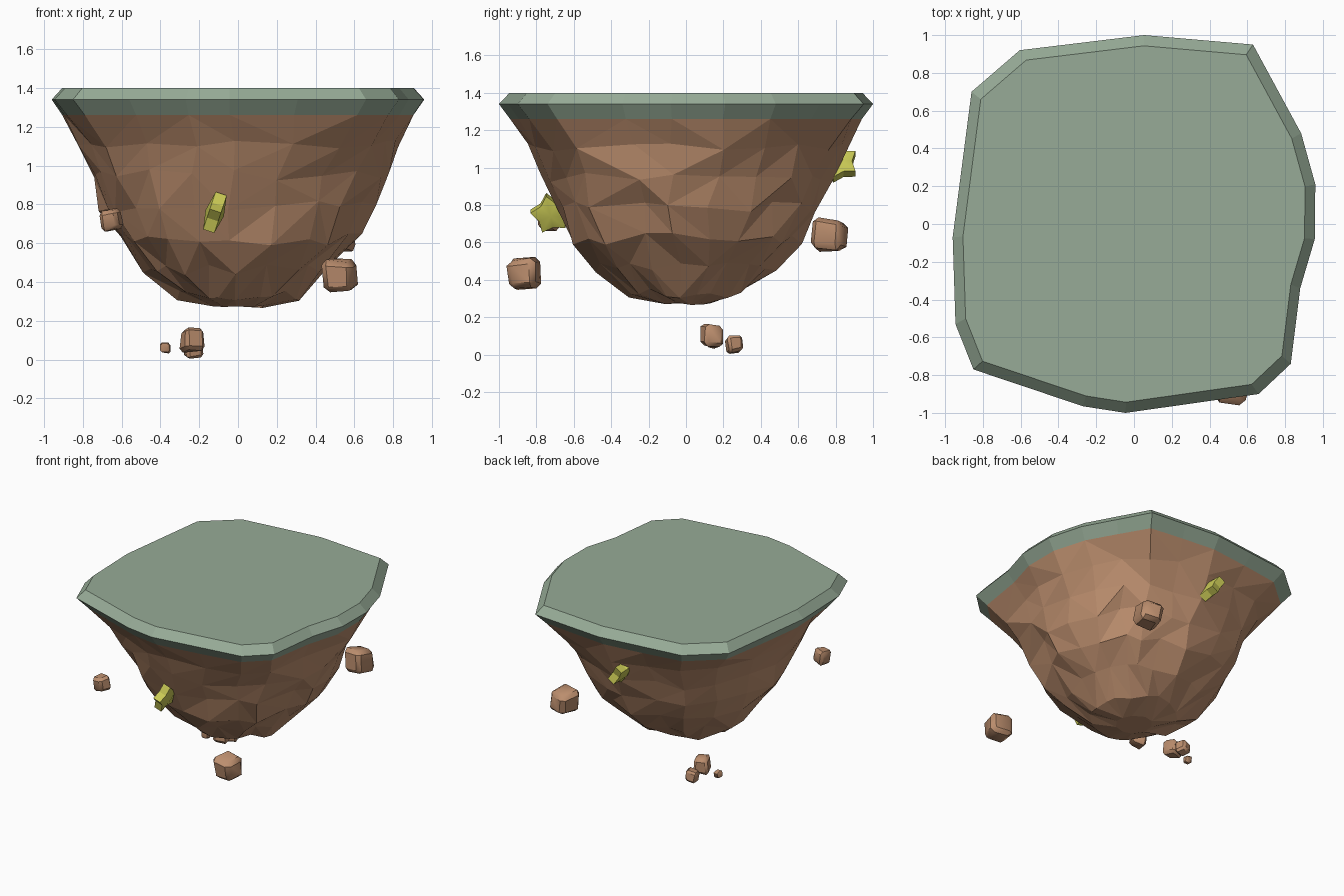
import bpy, bmesh, math, random
from mathutils import Vector, Euler

if "Cube" in bpy.data.objects:
    bpy.data.objects.remove(bpy.data.objects["Cube"])

rng = random.Random(7)


def material(name, rgb):
    m = bpy.data.materials.new(name)
    m.diffuse_color = (*rgb, 1)
    m.use_nodes = True
    m.node_tree.nodes["Principled BSDF"].inputs["Base Color"].default_value = m.diffuse_color
    return m


GREEN = material("grass_green", (0.31, 0.41, 0.31))
BROWN = material("earth_brown", (0.50, 0.27, 0.155))
YELLOW = material("star_yellow", (0.58, 0.58, 0.09))


def finish(bm, name, mat):
    bmesh.ops.recalc_face_normals(bm, faces=bm.faces[:])
    me = bpy.data.meshes.new(name)
    bm.to_mesh(me)
    bm.free()
    me.materials.append(mat)
    ob = bpy.data.objects.new(name, me)
    bpy.context.collection.objects.link(ob)
    return ob


def smooth(ob, degrees):
    bpy.ops.object.select_all(action='DESELECT')
    bpy.context.view_layer.objects.active = ob
    ob.select_set(True)
    bpy.ops.object.shade_smooth_by_angle(angle=math.radians(degrees))


def loft(rings, name, mat, rocky=False):
    """Closed skin through rings of equal point count, capped at both ends."""
    bm = bmesh.new()
    vs = [[bm.verts.new(p) for p in ring] for ring in rings]
    n = len(vs[0])
    for a, b in zip(vs, vs[1:]):
        for i in range(n):
            k = (i + 1) % n
            if not rocky:
                bm.faces.new((a[i], a[k], b[k], b[i]))
            elif rng.random() < 0.5:
                bm.faces.new((a[i], a[k], b[k]))
                bm.faces.new((a[i], b[k], b[i]))
            else:
                bm.faces.new((a[i], a[k], b[i]))
                bm.faces.new((a[k], b[k], b[i]))
    bm.faces.new(vs[0])
    bm.faces.new(vs[-1])
    if rocky:
        bmesh.ops.remove_doubles(bm, verts=bm.verts[:], dist=0.06)
    return finish(bm, name, mat)


# Island outline seen from above, long edges split
corners = [(0.055, 1.0), (0.63, 0.95), (0.885, 0.48), (0.96, 0.21), (0.957, -0.08),
           (0.88, -0.34), (0.83, -0.74), (0.66, -0.90), (-0.045, -1.0), (-0.27, -0.965),
           (-0.85, -0.77), (-0.945, -0.53), (-0.96, -0.07), (-0.86, 0.70), (-0.605, 0.92)]
outline = []
for p, q in zip(corners, corners[1:] + corners[:1]):
    p, q = Vector(p), Vector(q)
    outline.append(p)
    if (p - q).length > 0.45:
        outline.append((p + q) / 2)


def section(z, radius, roundness, jitter=0.0):
    """Outline shrunk to a radius and blended towards a circle."""
    pts = []
    for p in outline:
        a = math.atan2(p.y, p.x) + rng.uniform(-1, 1) * jitter * 2.2
        c = Vector((math.cos(a), math.sin(a))) * radius
        q = (p * radius / 0.97).lerp(c, roundness) * (1 + rng.uniform(-1, 1) * jitter)
        pts.append((q.x, q.y, z + rng.uniform(-1, 1) * jitter * 0.9))
    return pts


# Grass slab
seam = section(1.26, 0.915, 0.1)
loft([seam, section(1.34, 0.97, 0), section(1.40, 0.915, 0)], "grass_top", GREEN)

# Rocky underside
profile = [(1.11, 0.835, 0.5, 0.025), (0.95, 0.76, 0.72, 0.035), (0.79, 0.70, 0.8, 0.035),
           (0.62, 0.625, 0.85, 0.035), (0.47, 0.475, 0.9, 0.04), (0.33, 0.31, 1, 0.03),
           (0.272, 0.13, 1, 0.008)]
loft([seam] + [section(*p) for p in profile], "island_rock", BROWN, rocky=True)


# Floating rocks: chipped, bevelled cubes
def boulder(name, loc, size):
    bm = bmesh.new()
    bmesh.ops.create_cube(bm, size=1)
    for v in bm.verts:
        v.co *= 1 + rng.uniform(-0.14, 0.08)
    bmesh.ops.bevel(bm, geom=bm.edges[:], offset=0.17, segments=1, affect='EDGES')
    rot = Euler((rng.uniform(-0.2, 0.2), rng.uniform(-0.2, 0.2), rng.uniform(-0.4, 0.4)))
    for v in bm.verts:
        v.co *= 1 + rng.uniform(-0.05, 0.08)
        v.co.rotate(rot)
        v.co = Vector([c * s for c, s in zip(v.co, size)]) + Vector(loc)
    smooth(finish(bm, name, BROWN), 40)


boulders = [((0.53, -0.87, 0.43), (0.16, 0.16, 0.165)),
            ((0.51, 0.77, 0.64), (0.16, 0.17, 0.165)),
            ((-0.655, -0.74, 0.72), (0.105, 0.105, 0.11)),
            ((-0.235, 0.14, 0.105), (0.105, 0.105, 0.12)),
            ((-0.235, 0.26, 0.053), (0.09, 0.085, 0.09)),
            ((-0.375, 0.14, 0.06), (0.05, 0.05, 0.05))]
for i, (loc, size) in enumerate(boulders):
    boulder(f"floating_rock_{i + 1}", loc, size)


# Puffed five-pointed stars stuck in the rock, near the yz plane
def star(name, loc, radius, tilt, spin):
    bm = bmesh.new()
    sides = []
    for s in (-1, 1):
        ring = []
        for i in range(10):
            a = spin + i * math.pi / 5
            r = radius * (1 if i % 2 == 0 else 0.65)
            ring.append(bm.verts.new((s * 0.03, r * math.cos(a), r * math.sin(a))))
        hub = bm.verts.new((s * 0.05, 0, 0))
        for i in range(10):
            bm.faces.new((ring[i], ring[(i + 1) % 10], hub))
        sides.append(ring)
    a, b = sides
    for i in range(10):
        k = (i + 1) % 10
        bm.faces.new((a[i], a[k], b[k], b[i]))
    for v in bm.verts:
        v.co.rotate(Euler((0, tilt, 0)))
        v.co += Vector(loc)
    smooth(finish(bm, name, YELLOW), 30)


star("front_star", (-0.12, -0.725, 0.755), 0.108, 0.32, math.radians(102))
star("back_star", (-0.02, 0.82, 1.02), 0.105, -0.55, math.radians(36))
